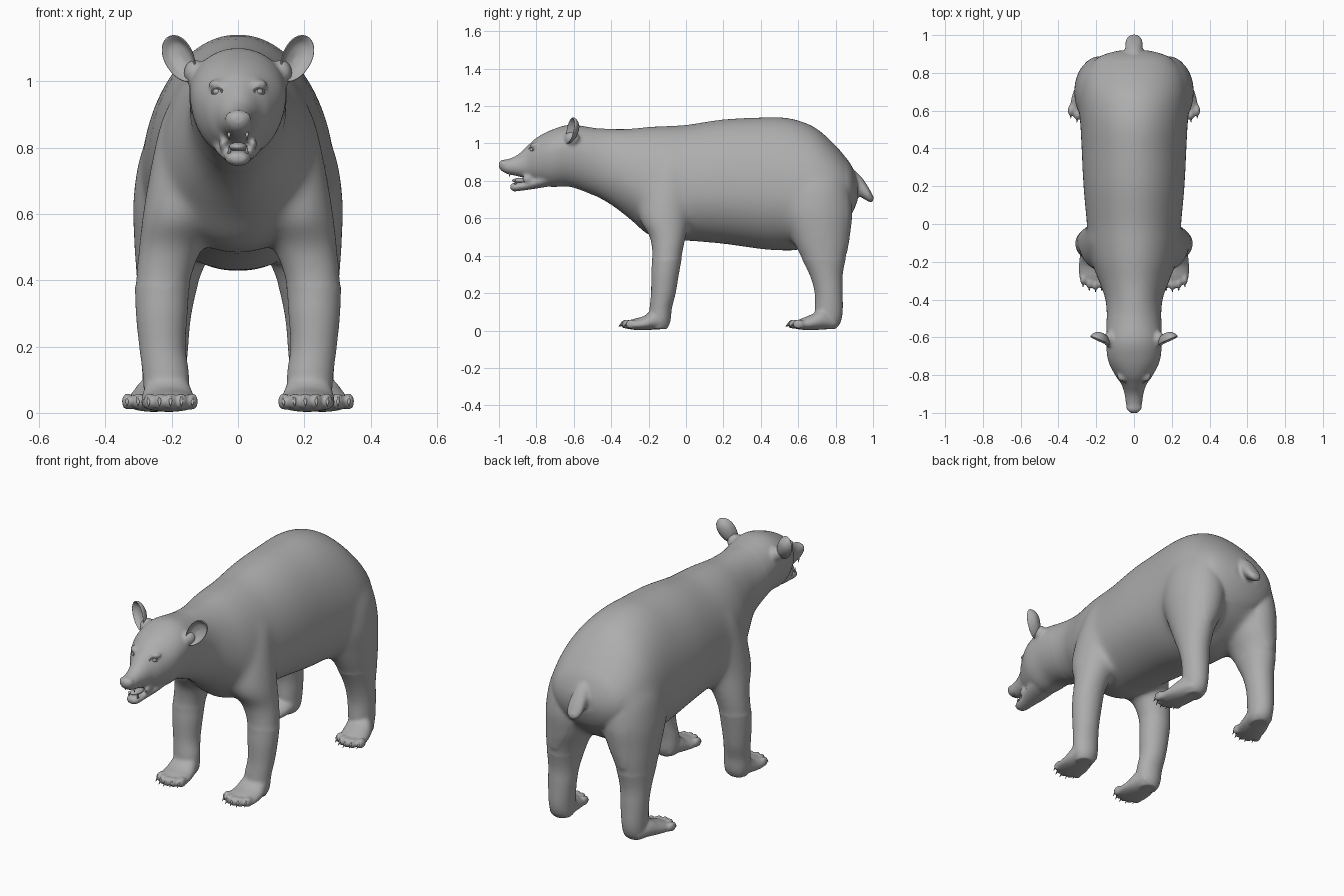
import bpy, bmesh, math
from mathutils import Vector, Matrix

if "Cube" in bpy.data.objects:
    bpy.data.objects.remove(bpy.data.objects["Cube"])

fur = bpy.data.materials.new("grey")
fur.diffuse_color = (0.42, 0.42, 0.42, 1)
fur.use_nodes = True
fur.node_tree.nodes["Principled BSDF"].inputs["Base Color"].default_value = fur.diffuse_color


def finish(name, bm, mirror=False):
    bmesh.ops.recalc_face_normals(bm, faces=bm.faces[:])
    for f in bm.faces:
        f.smooth = True
    me = bpy.data.meshes.new(name)
    bm.to_mesh(me)
    bm.free()
    me.materials.append(fur)
    ob = bpy.data.objects.new(name, me)
    bpy.context.collection.objects.link(ob)
    if mirror:
        ob.modifiers.new("mirror", 'MIRROR')
    return ob


def spline(rows, steps=5):
    """Catmull-Rom interpolation between station rows."""
    out = []
    for i in range(len(rows) - 1):
        p = [rows[max(i - 1, 0)], rows[i], rows[i + 1], rows[min(i + 2, len(rows) - 1)]]
        for s in range(steps):
            t = s / steps
            out.append([0.5 * (2 * b + (c - a) * t + (2 * a - 5 * b + 4 * c - d) * t * t
                               + (3 * b - a - 3 * c + d) * t ** 3) for a, b, c, d in zip(*p)])
    return out + [list(rows[-1])]


def skin(bm, rings):
    loops = [[bm.verts.new(p) for p in r] for r in rings]
    n = len(loops[0])
    for a, b in zip(loops, loops[1:]):
        for i in range(n):
            bm.faces.new((a[i], a[(i + 1) % n], b[(i + 1) % n], b[i]))
    bm.faces.new(loops[0])
    bm.faces.new(loops[-1][::-1])


ANG = [2 * math.pi * i / 56 for i in range(56)]


def loft_y(bm, rows, side=1):
    """Rows: y, bottom, top, half width, x centre, height of widest point (0-1)."""
    rings = []
    for y, b, t, w, xc, k in spline(rows):
        m = b + (t - b) * k
        rings.append([(side * (xc + w * math.cos(a)), y,
                       m + math.sin(a) * ((t - m) if math.sin(a) > 0 else (m - b))) for a in ANG])
    skin(bm, rings)


def loft_z(bm, rows, side=1):
    """Rows: z, inner x, outer x, front y, back y."""
    rings = []
    for z, x0, x1, y0, y1 in spline(rows):
        rings.append([(side * ((x0 + x1) / 2 + (x1 - x0) / 2 * math.cos(a)),
                       (y0 + y1) / 2 + (y1 - y0) / 2 * math.sin(a), z) for a in ANG])
    skin(bm, rings)


def ball(bm, c, r):
    m = Matrix.Translation(c) @ Matrix.Diagonal((*r, 1))
    bmesh.ops.create_uvsphere(bm, u_segments=20, v_segments=12, radius=1, matrix=m)


def spike(bm, a, b, r):
    """Pointed cone from a to b."""
    a, b = Vector(a), Vector(b)
    d = b - a
    m = Matrix.Translation((a + b) / 2) @ d.to_track_quat('Z', 'Y').to_matrix().to_4x4()
    bmesh.ops.create_cone(bm, cap_ends=True, segments=10, radius1=r, radius2=r * 0.12,
                          depth=d.length, matrix=m)


# body: head, neck and trunk
bm = bmesh.new()
trunk = [(-1.0, .872, .9, .018, .5), (-.985, .852, .912, .034, .5), (-.95, .835, .917, .043, .5),
         (-.9, .825, .94, .05, .45), (-.85, .81, .985, .066, .5), (-.8, .79, 1.03, .1, .55),
         (-.72, .768, 1.072, .138, .6), (-.62, .768, 1.1, .147, .6), (-.5, .725, 1.085, .145, .55),
         (-.4, .67, 1.08, .152, .48), (-.3, .595, 1.08, .188, .42), (-.2, .51, 1.09, .225, .42),
         (-.1, .485, 1.095, .242, .42), (0, .48, 1.10, .25, .42), (.2, .463, 1.13, .268, .42),
         (.4, .435, 1.14, .278, .42), (.5, .428, 1.142, .283, .42), (.6, .43, 1.125, .29, .42),
         (.7, .47, 1.08, .288, .42), (.8, .53, .99, .262, .45), (.87, .6, .905, .205, .5),
         (.9, .65, .85, .15, .5), (.918, .7, .8, .08, .5)]
loft_y(bm, [(y, b, t, w, 0, k) for y, b, t, w, k in trunk])
# open lower jaw
loft_y(bm, [(-.94, .757, .78, .02, 0, .5), (-.92, .744, .79, .036, 0, .5), (-.86, .75, .8, .046, 0, .5),
            (-.78, .762, .84, .07, 0, .5), (-.68, .78, .9, .09, 0, .5)])
# short tail
loft_y(bm, [(.87, .74, .88, .05, 0, .5), (.93, .715, .83, .046, 0, .5), (.97, .692, .775, .045, 0, .5),
            (.992, .685, .735, .032, 0, .5), (1.003, .697, .717, .012, 0, .5)])

front_leg = [(.96, .1, .19, -.14, -.02), (.88, .04, .232, -.18, .02), (.75, .04, .262, -.24, .04),
             (.6, .05, .288, -.25, .02), (.5, .105, .3, -.195, .0), (.4, .142, .31, -.182, -.02),
             (.3, .152, .308, -.186, -.038), (.2, .158, .298, -.187, -.055),
             (.12, .148, .288, -.195, -.075), (.05, .148, .282, -.2, -.083), (.008, .17, .265, -.19, -.1)]
hind_leg = [(.93, .08, .2, .58, .76), (.8, .04, .287, .52, .855), (.65, .03, .316, .5, .888),
            (.52, .06, .314, .55, .878), (.42, .11, .308, .6, .862), (.3, .14, .297, .66, .838),
            (.2, .15, .292, .688, .838), (.1, .158, .288, .688, .838), (.04, .163, .283, .69, .825),
            (.008, .18, .27, .7, .8)]
front_foot = [(-.1, .012, .06, .05, .213, .5), (-.15, .005, .13, .07, .213, .4), (-.22, .003, .08, .082, .21, .4),
              (-.28, .004, .062, .084, .206, .4), (-.315, .01, .05, .07, .205, .5)]
hind_foot = [(.8, .012, .06, .05, .225, .5), (.74, .005, .12, .07, .235, .4), (.68, .003, .09, .078, .25, .4),
             (.62, .004, .065, .077, .262, .4), (.585, .01, .05, .064, .265, .5)]


def toes(x, y):
    """Five toe positions in a shallow arc."""
    return [(x + i * .033, y + .007 * i * i) for i in range(-2, 3)]


all_toes = toes(.203, -.328) + toes(.268, .565)
for s in (1, -1):
    loft_z(bm, front_leg, s)
    loft_z(bm, hind_leg, s)
    loft_y(bm, front_foot, s)
    loft_y(bm, hind_foot, s)
    for x, y in all_toes:
        ball(bm, (s * x, y + .008, .034), (.017, .032, .026))
    # ear root, brow, nostril wing and lip corner
    ball(bm, (s * .13, -.61, 1.025), (.034, .042, .04))
    ball(bm, (s * .06, -.805, .99), (.03, .03, .016))
    ball(bm, (s * .024, -.976, .888), (.016, .016, .02))
    ball(bm, (s * .045, -.845, .81), (.012, .03, .022))
body = finish("body", bm)
rm = body.modifiers.new("fuse", 'REMESH')
rm.mode, rm.voxel_size, rm.use_smooth_shade = 'VOXEL', .008, True
sm = body.modifiers.new("soften", 'SMOOTH')
sm.factor, sm.iterations = .5, 6
bpy.context.view_layer.objects.active = body
for m in ("fuse", "soften"):
    bpy.ops.object.modifier_apply(modifier=m)

# melt the legs into the trunk, leaving head, tail and feet crisp
bm = bmesh.new()
bm.from_mesh(body.data)
melt = [v for v in bm.verts if v.co.z > .38 and -.5 < v.co.y < .86]
for _ in range(45):
    bmesh.ops.smooth_vert(bm, verts=melt, factor=.5, use_axis_x=True, use_axis_y=True, use_axis_z=True)
bm.to_mesh(body.data)
bm.free()

# claws curving down from each toe
bm = bmesh.new()
for x, y in all_toes:
    spike(bm, (x, y - .008, .044), (x + .001, y - .034, .02), .008)
finish("claws", bm, True)

# cupped ears: oval dish from the back, over the rim, into the hollow
bm = bmesh.new()
u = Vector((.5, .1, .86)).normalized()
d = Vector((-.3, 1, .1)).normalized()
d = (d - u * d.dot(u)).normalized()
v = u.cross(d)
centre = Vector((.175, -.612, 1.068))
dish = [(.05, .036), (.5, .031), (.85, .014), (1, -.002), (.97, -.009), (.88, -.004), (.6, .012), (.05, .02)]
skin(bm, [[centre + u * (.076 * r * math.cos(a)) + v * (.046 * r * math.sin(a) * (1 + .12 * math.cos(a)))
           + d * (h + .012 * r * math.cos(a)) for a in ANG] for r, h in spline(dish, 3)])
finish("ears", bm, True)

# eyes with lids
bm = bmesh.new()
ball(bm, (.063, -.82, .968), (.013, .014, .011))
for i in range(20):
    a = 2 * math.pi * i / 20
    ball(bm, (.063 + .015 * math.cos(a), -.827 + .012 * math.cos(a), .968 + .011 * math.sin(a)),
         (.004, .005, .003))
finish("eyes", bm, True)

# tongue and canine teeth
bm = bmesh.new()
ball(bm, (0, -.88, .802), (.028, .05, .014))
finish("tongue", bm)
bm = bmesh.new()
spike(bm, (.027, -.945, .845), (.027, -.943, .822), .006)
spike(bm, (.026, -.912, .782), (.027, -.914, .808), .006)
finish("teeth", bm, True)
